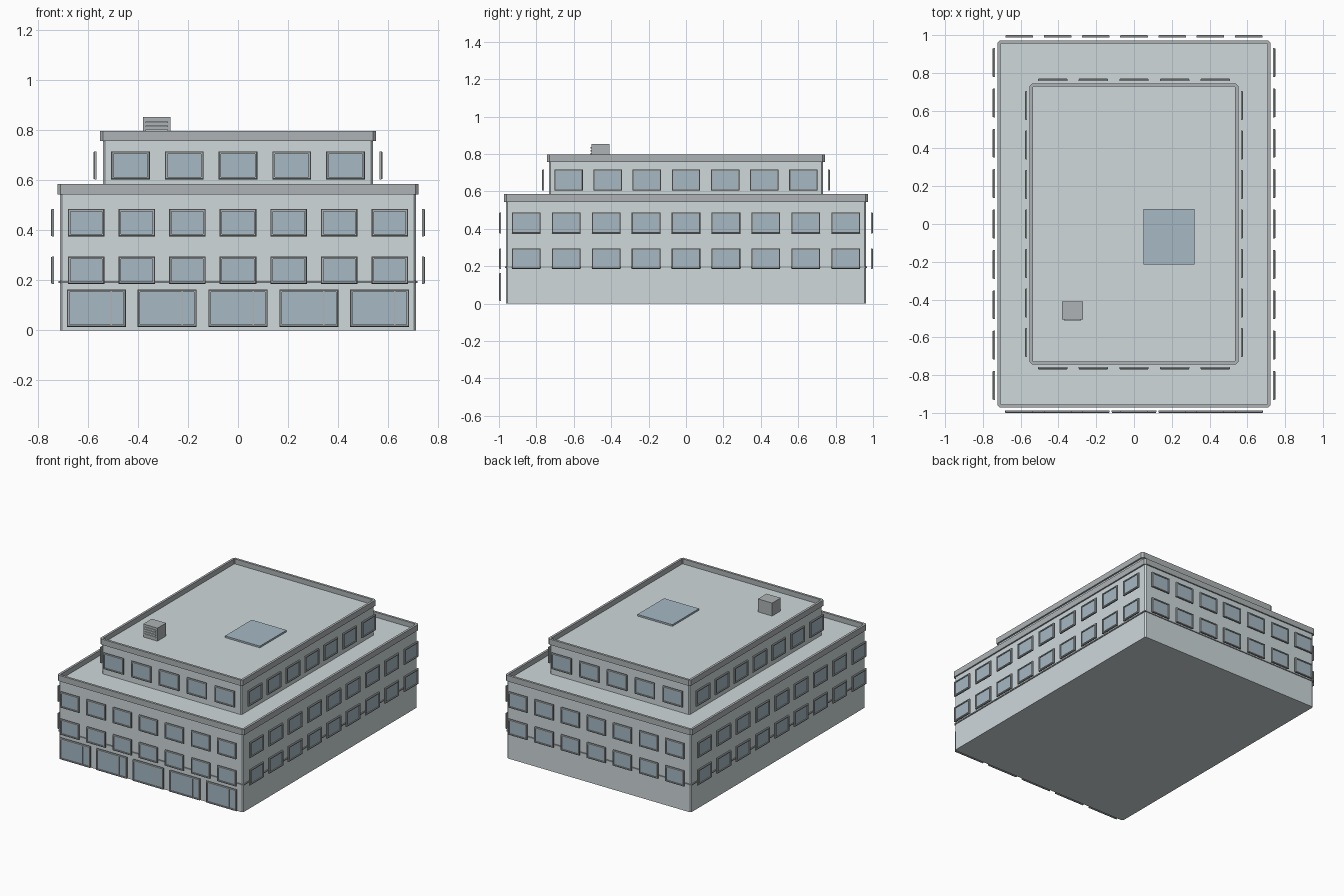
import bpy, bmesh
from mathutils import Vector

if "Cube" in bpy.data.objects:
    bpy.data.objects.remove(bpy.data.objects["Cube"])


def material(name, rgb):
    m = bpy.data.materials.new(name)
    m.diffuse_color = (*rgb, 1)
    m.use_nodes = True
    m.node_tree.nodes["Principled BSDF"].inputs["Base Color"].default_value = m.diffuse_color
    return m


WALL = material("wall_grey", (0.62, 0.69, 0.71))
TRIM = material("trim_grey", (0.42, 0.45, 0.46))
GLASS = material("glass_blue", (0.38, 0.48, 0.55))


def finish(name, bm, mat):
    bmesh.ops.recalc_face_normals(bm, faces=bm.faces)
    me = bpy.data.meshes.new(name)
    bm.to_mesh(me)
    bm.free()
    me.materials.append(mat)
    ob = bpy.data.objects.new(name, me)
    bpy.context.collection.objects.link(ob)
    return ob


def loft(bm, loops, closed=False):
    """Skin a list of equal-length vertex loops; cap the ends unless closed."""
    rings = [[bm.verts.new(p) for p in lp] for lp in loops]
    n = len(rings[0])
    for a in range(len(rings) if closed else len(rings) - 1):
        r, s = rings[a], rings[(a + 1) % len(rings)]
        for i in range(n):
            j = (i + 1) % n
            bm.faces.new((r[i], r[j], s[j], s[i]))
    if not closed:
        bm.faces.new(rings[0])
        bm.faces.new(rings[-1])


def plan(hx, hy, c, z):
    """Rectangle in plan with small chamfered corners."""
    return [(-hx + c, -hy, z), (hx - c, -hy, z), (hx, -hy + c, z), (hx, hy - c, z),
            (hx - c, hy, z), (-hx + c, hy, z), (-hx, hy - c, z), (-hx, -hy + c, z)]


def block(name, hx, hy, z0, z1, mat, c=0.008):
    bm = bmesh.new()
    loft(bm, [plan(hx, hy, c, z0), plan(hx, hy, c, z1)])
    return finish(name, bm, mat)


def parapet(name, hx, hy, z0, z1, t=0.016, c=0.012):
    bm = bmesh.new()
    ix, iy = hx - t, hy - t
    loft(bm, [plan(hx, hy, c, z0), plan(hx, hy, c, z1),
              plan(ix, iy, 0.003, z1), plan(ix, iy, 0.003, z0)], closed=True)
    return finish(name, bm, TRIM)


def box(name, x0, x1, y0, y1, z0, z1, mat):
    bm = bmesh.new()
    loft(bm, [[(x0, y0, z), (x1, y0, z), (x1, y1, z), (x0, y1, z)] for z in (z0, z1)])
    return finish(name, bm, mat)


SIDES = {"front": (Vector((0, -1, 0)), Vector((1, 0, 0))),
         "right": (Vector((1, 0, 0)), Vector((0, 1, 0))),
         "back": (Vector((0, 1, 0)), Vector((-1, 0, 0))),
         "left": (Vector((-1, 0, 0)), Vector((0, -1, 0)))}
FW = 0.010  # frame width


def windows(name, side, dist, count, pitch, width, rows, mullion=None):
    """Rows of framed windows held just in front of a wall."""
    n, t = SIDES[side]
    fr, gl = bmesh.new(), bmesh.new()

    def rect(u0, u1, z0, z1, d):
        return [n * (dist + d) + t * u + Vector((0, 0, z))
                for u, z in ((u0, z0), (u1, z0), (u1, z1), (u0, z1))]

    for z0, z1 in rows:
        for i in range(count):
            u = (i - (count - 1) / 2) * pitch
            a, b = u - width / 2, u + width / 2
            loft(fr, [rect(a + o, b - o, z0 + o, z1 - o, d) for o, d in
                      ((0, 0), (0, 0.008), (0.003, 0.012), (FW, 0.012), (FW, 0))], closed=True)
            loft(gl, [rect(a + FW, b - FW, z0 + FW, z1 - FW, d) for d in (0.001, 0.006)])
            if mullion is not None:
                m = u + mullion
                loft(fr, [rect(m - 0.003, m + 0.003, z0 + FW, z1 - FW, d) for d in (0.001, 0.011)])
    finish(name + "_frames_" + side, fr, TRIM)
    finish(name + "_glass_" + side, gl, GLASS)


# Building volumes, string course and parapets
block("lower_storeys", 0.712, 0.963, 0, 0.55, WALL)
block("upper_storey", 0.540, 0.733, 0.54, 0.762, WALL)
block("string_course", 0.718, 0.969, 0.190, 0.198, TRIM)
parapet("lower_parapet", 0.722, 0.972, 0.544, 0.585)
parapet("upper_parapet", 0.552, 0.743, 0.757, 0.797)

# Windows on all four sides
LOW = ((0.186, 0.295), (0.376, 0.486))
TOP = ((0.604, 0.716),)
for s in ("front", "back"):
    windows("lower_window", s, 0.988, 7, 0.2023, 0.146, LOW)
    windows("upper_window", s, 0.758, 5, 0.215, 0.155, TOP)
for s in ("left", "right"):
    windows("lower_window", s, 0.736, 9, 0.2137, 0.153, LOW)
    windows("upper_window", s, 0.566, 7, 0.2093, 0.152, TOP)

# Ground floor shopfronts
windows("shopfront", "front", 0.988, 5, 0.283, 0.236, ((0.014, 0.163),), mullion=0.060)

# Roof equipment
box("skylight", 0.05, 0.32, -0.215, 0.08, 0.76, 0.774, GLASS)
box("roof_vent", -0.38, -0.27, -0.505, -0.41, 0.76, 0.853, TRIM)
for k in range(4):
    z = 0.782 + k * 0.016
    box("vent_louvre", -0.37, -0.28, -0.511, -0.503, z, z + 0.006, WALL)
